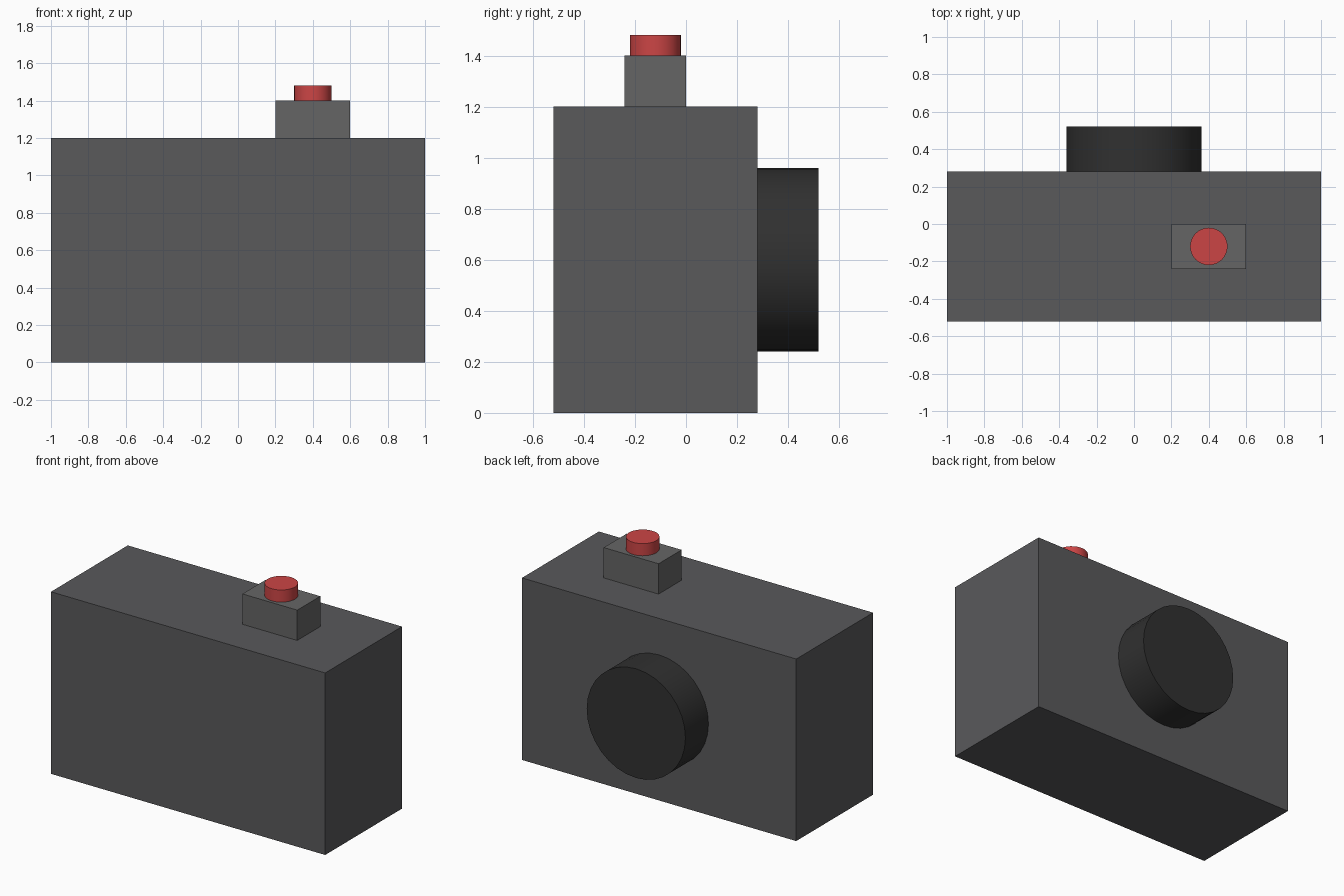
import bpy
import math

if "Cube" in bpy.data.objects:
    bpy.data.objects.remove(bpy.data.objects["Cube"])


def paint(obj, color):
    mat = bpy.data.materials.new(obj.name + "_color")
    mat.diffuse_color = (*color, 1.0)
    mat.use_nodes = True
    mat.node_tree.nodes["Principled BSDF"].inputs["Base Color"].default_value = mat.diffuse_color
    obj.data.materials.append(mat)


def box(name, lo, hi, color):
    center = [(a + b) / 2 for a, b in zip(lo, hi)]
    bpy.ops.mesh.primitive_cube_add(size=1, location=center)
    obj = bpy.context.object
    obj.name = name
    obj.scale = [b - a for a, b in zip(lo, hi)]
    bpy.ops.object.transform_apply(location=False, rotation=False, scale=True)
    paint(obj, color)


def cylinder(name, center, radius, depth, color, tilt=0.0):
    bpy.ops.mesh.primitive_cylinder_add(vertices=32, radius=radius, depth=depth,
                                        location=center, rotation=(tilt, 0, 0))
    obj = bpy.context.object
    obj.name = name
    bpy.ops.object.shade_smooth_by_angle(angle=math.radians(30))
    paint(obj, color)


# Main housing
box("camera_body", (-1, -0.52, 0), (1, 0.28, 1.2), (0.1, 0.1, 0.105))

# Lens barrel on the +y face
cylinder("lens", (0, 0.40, 0.6), 0.36, 0.24, (0.03, 0.03, 0.03), math.radians(-90))

# Raised block and shutter button on top
box("viewfinder_block", (0.2, -0.24, 1.2), (0.6, 0, 1.4), (0.13, 0.13, 0.13))
cylinder("shutter_button", (0.4, -0.12, 1.44), 0.1, 0.08, (0.6, 0.06, 0.06))
